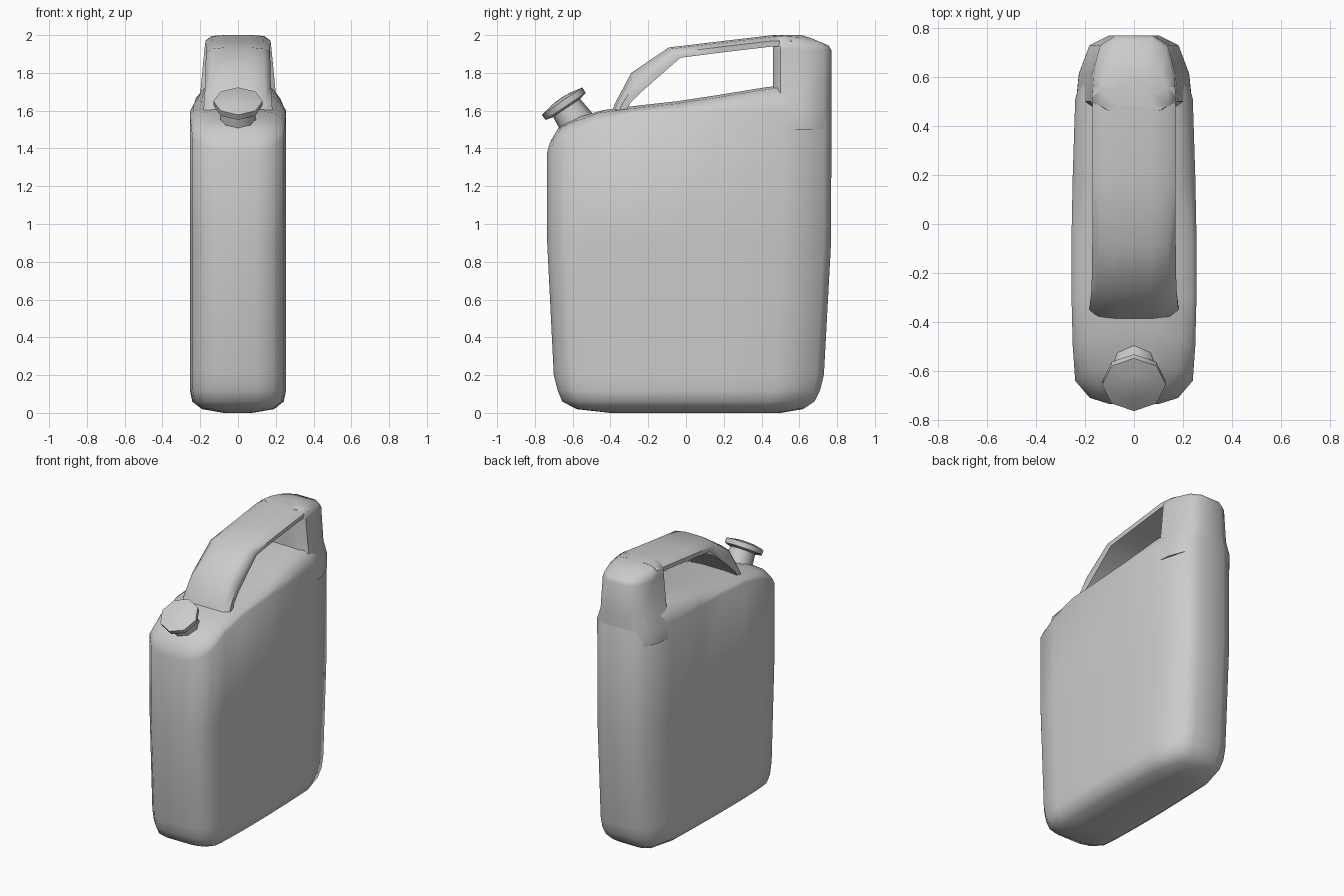
import bpy, math
from mathutils import Matrix, Vector

if "Cube" in bpy.data.objects:
    bpy.data.objects.remove(bpy.data.objects["Cube"])


def interp(table, v):
    """Piecewise linear lookup."""
    for (a, p), (b, q) in zip(table, table[1:]):
        if v <= b:
            return p + (q - p) * max(0, (v - a) / (b - a))
    return table[-1][1]


def make(name, verts, faces, angle=50):
    me = bpy.data.meshes.new(name)
    me.from_pydata(verts, [], faces)
    ob = bpy.data.objects.new(name, me)
    bpy.context.collection.objects.link(ob)
    bpy.ops.object.select_all(action='DESELECT')
    ob.select_set(True)
    bpy.context.view_layer.objects.active = ob
    bpy.ops.object.mode_set(mode='EDIT')
    bpy.ops.mesh.select_all(action='SELECT')
    bpy.ops.mesh.normals_make_consistent(inside=False)
    bpy.ops.object.mode_set(mode='OBJECT')
    bpy.ops.object.shade_smooth_by_angle(angle=math.radians(angle))
    return ob


def loft(name, rings, strip_caps=True, angle=50):
    """Bridge equal rings; close ends with left-to-right strips or one face."""
    n = len(rings[0])
    verts = [p for r in rings for p in r]
    faces = [(k * n + i, k * n + (i + 1) % n, (k + 1) * n + (i + 1) % n, (k + 1) * n + i)
             for k in range(len(rings) - 1) for i in range(n)]
    for base in (0, (len(rings) - 1) * n):
        if strip_caps:
            faces += [(base + i, base + i + 1, base + n - 2 - i, base + n - 1 - i)
                      for i in range(n // 2 - 1)]
        else:
            faces.append(tuple(base + i for i in range(n)))
    return make(name, verts, faces, angle)


def mirrored(half):
    return half + [(-x, y, z) for x, y, z in reversed(half)]


# Body: plan outline, stacked with changing depth and width
outline = [(.10, -.735), (.18, -.71), (.24, -.64), (.25, -.5), (.255, -.3), (.255, -.05),
           (.25, .2), (.24, .51), (.18, .73), (.10, .77)]
shoulder = [(-.735, 1.38), (-.71, 1.41), (-.64, 1.45), (-.5, 1.53), (-.3, 1.585), (-.05, 1.6), (.77, 1.61)]
deck = [(-.72, 1.48), (-.69, 1.51), (-.5, 1.595), (-.3, 1.622), (0, 1.655), (.46, 1.73), (.77, 1.74)]


def body_ring(yf, yb, sx, height):
    pts = []
    for x, y in outline:
        y2 = yf + (y + .735) / 1.505 * (yb - yf)
        pts.append((x * sx, y2, height(y2) if callable(height) else height))
    return mirrored(pts)


body_rings = [body_ring(-.40, .50, .3, 0), body_ring(-.58, .62, .75, .02), body_ring(-.655, .68, .95, .06),
              body_ring(-.68, .71, 1, .12), body_ring(-.70, .73, 1, .2), body_ring(-.735, .768, 1, .9),
              body_ring(-.735, .77, 1, lambda y: interp(shoulder, y)),
              body_ring(-.72, .75, .93, lambda y: .45 * interp(shoulder, y) + .55 * interp(deck, y) - .01),
              body_ring(-.68, .70, .76, lambda y: interp(deck, y) - .012),
              body_ring(-.64, .66, .35, lambda y: interp(deck, y))]
loft("body", body_rings)


# Rear column: rises from the back of the body to the handle
def column_ring(z, w, back, front=.46, lift=0.0):
    d = back - front
    half = [(w * .45, front), (w * .78, front + .005), (w, front + .13 * d),
            (w * .95, front + .5 * d), (w * .77, back - .04), (w * .42, back)]
    return mirrored([(x, y, z + lift * (back - y)) for x, y in half])


loft("rear_column", [column_ring(1.5, .237, .768), column_ring(1.61, .236, .77),
                     column_ring(1.69, .20, .77), column_ring(1.92, .178, .77),
                     column_ring(1.945, .172, .755, lift=.1), column_ring(1.985, .14, .66, lift=.06),
                     column_ring(2.0, .07, .61, .47)])

# Handle: flat rounded strap; (outer y, z, inner y, z, half width)
stations = [(-.405, 1.56, -.335, 1.56, .185), (-.375, 1.64, -.295, 1.64, .18),
            (-.29, 1.80, -.235, 1.70, .173), (-.09, 1.935, -.03, 1.88, .17),
            (.18, 1.967, .18, 1.907, .17), (.46, 2.0, .46, 1.94, .172), (.56, 2.0, .56, 1.94, .165)]
handle_rings = []
for yo, zo, yi, zi, w in stations:
    def at(x, t):
        return (x, yo + (yi - yo) * t, zo + (zi - zo) * t)
    handle_rings.append(mirrored([at(w * .4, 0), at(w * .8, .14), at(w, .5), at(w * .98, 1), at(w * .4, 1)]))
loft("handle", handle_rings)


# Neck and cap: octagonal turned shapes tilted forward
def turned(name, profile):
    m = Matrix.Translation(Vector((0, -.657, 1.652))) @ Matrix.Rotation(math.radians(34), 4, 'X')
    rings = [[tuple(m @ Vector((r * math.sin(k * math.tau / 8), -r * math.cos(k * math.tau / 8), h)))
              for k in range(8)] for r, h in profile]
    loft(name, rings, strip_caps=False)


turned("spout_neck", [(.10, -.17), (.092, -.10), (.083, -.02)])
turned("cap", [(.09, -.045), (.128, -.035), (.13, -.002), (.06, .012), (.01, .015)])
